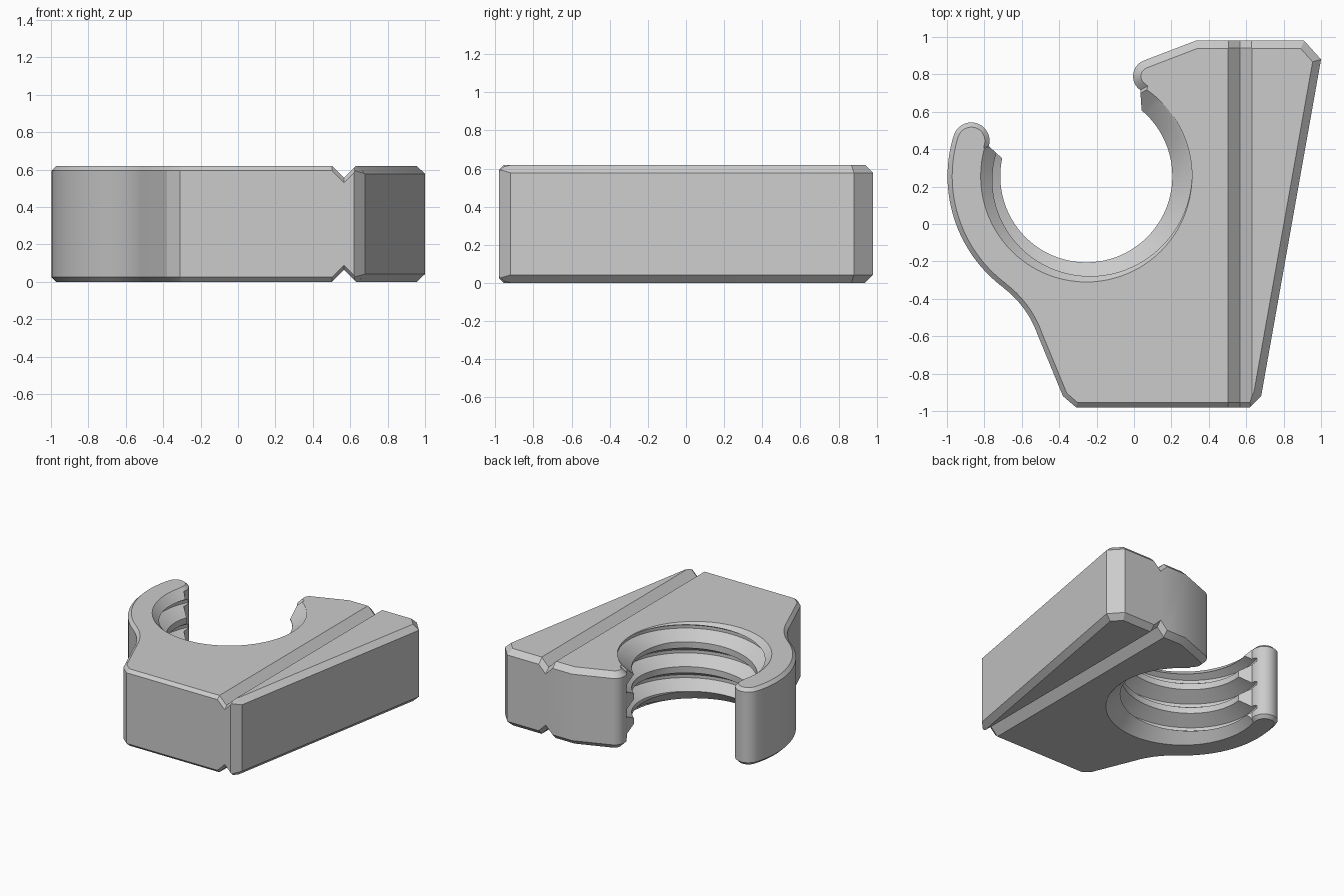
import bpy, bmesh
from math import sin, cos, radians
from mathutils import Vector

cube = bpy.data.objects.get("Cube")
if cube:
    bpy.data.objects.remove(cube)

H = 0.62                      # block thickness
CX = CY = 0.255               # bore centre is at (-CX, CY)
MAJOR, MINOR, PITCH = 0.565, 0.46, 0.2

grey = bpy.data.materials.new("plain_grey")
grey.use_nodes = True
grey.diffuse_color = (0.6, 0.6, 0.6, 1)
grey.node_tree.nodes["Principled BSDF"].inputs["Base Color"].default_value = (0.6, 0.6, 0.6, 1)


def arc(x, y, r, a0, a1, n, c):
    """Points on an arc, each with its edge chamfer width c."""
    angles = [radians(a0 + (a1 - a0) * i / n) for i in range(n + 1)]
    return [(x + r * cos(a), y + r * sin(a), c) for a in angles]


def skin(name, rings, closed_ends=True):
    """Join equal rings of points into a solid, merging repeated points."""
    bm = bmesh.new()
    found = {}

    def vert(p):
        key = tuple(round(v, 5) for v in p)
        if key not in found:
            found[key] = bm.verts.new(p)
        return found[key]

    def face(points):
        vs = list(dict.fromkeys(vert(p) for p in points))
        if len(vs) > 2 and not bm.faces.get(vs):
            bm.faces.new(vs)

    n = len(rings[0])
    for a, b in zip(rings, rings[1:]):
        for i in range(n):
            j = (i + 1) % n
            face([a[i], a[j], b[j], b[i]])
    face(rings[0][::-1])
    face(rings[-1])
    bmesh.ops.recalc_face_normals(bm, faces=bm.faces[:])
    mesh = bpy.data.meshes.new(name)
    bm.to_mesh(mesh)
    bm.free()
    ob = bpy.data.objects.new(name, mesh)
    mesh.materials.append(grey)
    bpy.context.collection.objects.link(ob)
    return ob


# Outline of the block with its hooked, open bore
THIN, WIDE = 0.025, 0.042
outline = [(-0.31, -0.98, THIN), (0.62, -0.98, THIN), (0.68, -0.92, WIDE),
           (1.0, 0.88, WIDE), (0.91, 0.98, WIDE), (0.33, 0.98, WIDE)]
outline += arc(0.085, 0.79, 0.09, 110, 235, 14, WIDE)
outline += arc(-CX, CY, MINOR, 50, -192, 90, 0)
outline += arc(-0.87, 0.445, 0.098, -17, 163, 20, THIN)
outline += arc(-CX, CY, 0.742, 164, 233, 30, THIN)
outline += arc(-1.025, -0.771, 0.54, 52, 19.5, 14, THIN)
outline += [(-0.38, -0.92, THIN)]


def inset(i):
    """Mitred inward offset of one outline point by its chamfer width."""
    p, q, r = (Vector(outline[k % len(outline)][:2]) for k in (i - 1, i, i + 1))
    n1, n2 = (Vector((-d.y, d.x)).normalized() for d in (q - p, r - q))
    return q + (n1 + n2) * outline[i][2] / (1 + n1.dot(n2))


small = [inset(i) for i in range(len(outline))]
body = skin("threaded_clip_block", [
    [(p.x, p.y, 0) for p in small],
    [(x, y, c) for x, y, c in outline],
    [(x, y, H - c) for x, y, c in outline],
    [(p.x, p.y, H) for p in small]])

cutters = []

# Helical thread: a tooth profile swept around the bore axis
tooth = [(-0.078, 0.455), (-0.0125, MAJOR), (0.0125, MAJOR), (0.078, 0.455)]
columns = []
for step in range(-205, 71, 3):
    rise = 0.58 + PITCH * (step + 49) / 360
    ca, sa = cos(radians(step)), sin(radians(step))
    ring = [(-CX, CY, -0.6)]
    for turn in range(-4, 3):
        ring += [(-CX + r * ca, CY + r * sa, rise + turn * PITCH + dz) for dz, r in tooth]
    columns.append(ring + [(-CX, CY, 1.4)])
cutters.append(skin("thread_cutter", columns))

# Countersinks and V grooves on both faces
for face_z, up in ((H, 1), (0, -1)):
    cone = [[(x, y, face_z + up * d) for x, y, c in arc(-CX, CY, MAJOR + d, 0, 356.25, 95, 0)]
            for d in (-0.16, 0.1)]
    cutters.append(skin("countersink_cutter", cone))
    groove = []
    for y, extra in ((-1.08, 0.125), (-0.955, 0), (0.94, 0), (1.08, 0.14)):
        depth = 0.064 + extra
        w = depth + 0.2
        groove.append([(0.567, y, face_z - up * depth),
                       (0.567 + w, y, face_z + up * 0.2),
                       (0.567 - w, y, face_z + up * 0.2)])
    cutters.append(skin("groove_cutter", groove))

bpy.ops.object.select_all(action='DESELECT')
bpy.context.view_layer.objects.active = body
body.select_set(True)
for cutter in cutters:
    cutter.hide_render = True
    mod = body.modifiers.new("cut", 'BOOLEAN')
    mod.operation = 'DIFFERENCE'
    mod.solver = 'EXACT'
    mod.object = cutter
    bpy.ops.object.modifier_apply(modifier=mod.name)
    bpy.data.objects.remove(cutter)

bpy.ops.object.shade_smooth_by_angle(angle=radians(25))
